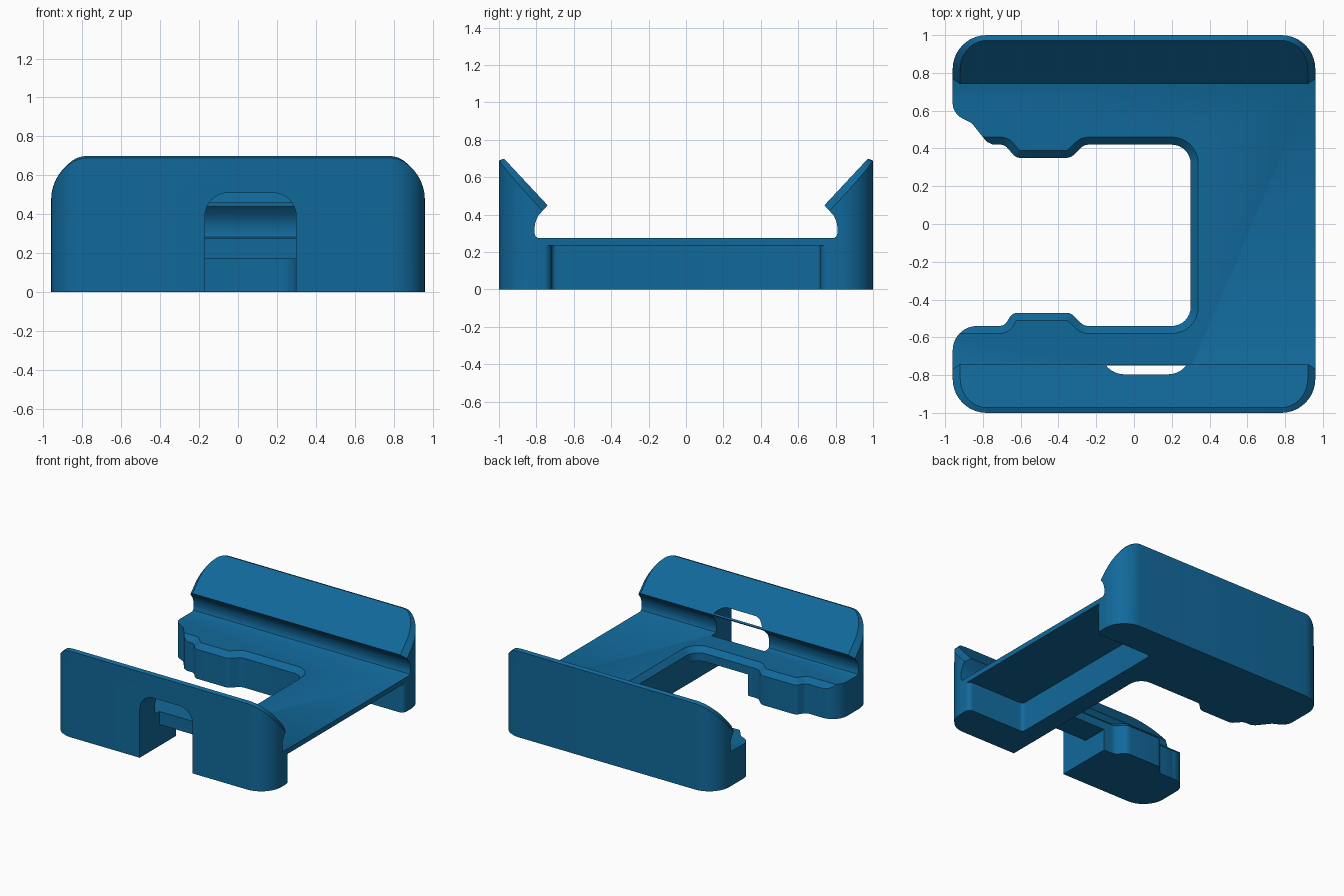
import bpy, bmesh, math
from mathutils import Vector

if "Cube" in bpy.data.objects:
    bpy.data.objects.remove(bpy.data.objects["Cube"])


def fillet(pts, seg=8):
    """Round the corners of a closed polygon given as (x, y, radius)."""
    out = []
    n = len(pts)
    for i, (x, y, r) in enumerate(pts):
        p = Vector((x, y))
        if r <= 0:
            out.append(p)
            continue
        a = (Vector(pts[i - 1][:2]) - p).normalized()
        b = (Vector(pts[(i + 1) % n][:2]) - p).normalized()
        half = a.angle(b) / 2
        c = p + (a + b).normalized() * (r / math.sin(half))
        t = r / math.tan(half)
        s, e = p + a * t - c, p + b * t - c
        sweep = s.angle_signed(e)
        for k in range(seg + 1):
            ang = -sweep * k / seg
            out.append(c + Vector((s.x * math.cos(ang) - s.y * math.sin(ang),
                                   s.x * math.sin(ang) + s.y * math.cos(ang))))
    return out


def grow(pts, d):
    """Offset a counter-clockwise polygon outward by d."""
    out = []
    for i, p in enumerate(pts):
        u = (p - pts[i - 1]).normalized()
        v = (pts[(i + 1) % len(pts)] - p).normalized()
        n1, n2 = Vector((u.y, -u.x)), Vector((v.y, -v.x))
        m = (n1 + n2).normalized()
        out.append(p + m * (d / max(m.dot(n1), 0.3)))
    return out


def loft(name, rings):
    """Closed solid through rings of equal point count."""
    bm = bmesh.new()
    vs = [[bm.verts.new(p) for p in ring] for ring in rings]
    n = len(vs[0])
    bm.faces.new(vs[0][::-1])
    bm.faces.new(vs[-1])
    for lo, hi in zip(vs, vs[1:]):
        for i in range(n):
            j = (i + 1) % n
            bm.faces.new((lo[i], lo[j], hi[j], hi[i]))
    bmesh.ops.recalc_face_normals(bm, faces=bm.faces)
    me = bpy.data.meshes.new(name)
    bm.to_mesh(me)
    bm.free()
    ob = bpy.data.objects.new(name, me)
    bpy.context.collection.objects.link(ob)
    return ob


def at_z(pts, z):
    return [(p.x, p.y, z) for p in pts]


def boolean(ob, cutter, op):
    m = ob.modifiers.new("cut", 'BOOLEAN')
    m.object, m.operation, m.solver = cutter, op, 'EXACT'
    bpy.context.view_layer.update()
    me = bpy.data.meshes.new_from_object(
        ob.evaluated_get(bpy.context.evaluated_depsgraph_get()))
    ob.modifiers.clear()
    ob.data = me
    bpy.data.objects.remove(cutter)


# Plan outline with rounded corners and the shaped arm ends
plan = fillet([
    (-0.96, -1, 0.18), (0.96, -1, 0.18), (0.96, 1, 0.18), (-0.96, 1, 0.18),
    (-0.96, 0.585, 0.09), (-0.86, 0.535, 0.05), (-0.78, 0.435, 0.04),
    (-0.70, 0.40, 0), (-0.70, -0.50, 0), (-0.82, -0.541, 0),
    (-0.83, -0.54, 0), (-0.96, -0.54, 0.129)], 10)
body = loft("clip_body", [at_z(plan, 0), at_z(plan, 1)])

# Side profile: floor, undercut grooves and sloping lips
half = [(0.79, 0.275), (0.803, 0.282), (0.81, 0.30), (0.81, 0.33), (0.805, 0.36),
        (0.79, 0.395), (0.74, 0.45), (1.1, 0.836), (1.1, -0.1)]
prof = half + [(-y, z) for y, z in reversed(half)]
profile = loft("profile", [[(x, y, z) for y, z in prof] for x in (-1.2, 1.2)])
boolean(body, profile, 'INTERSECT')

# Chamfer around the rim of both sloping lips
bm = bmesh.new()
bm.from_mesh(body.data)
bmesh.ops.remove_doubles(bm, verts=bm.verts, dist=1e-5)
bm.normal_update()


def is_lip(f):
    return 0.55 < f.normal.z < 0.8 and abs(f.normal.x) < 0.01 and f.calc_center_median().z > 0.42


rim = [e for e in bm.edges if len(e.link_faces) == 2
       and sum(is_lip(f) for f in e.link_faces) == 1
       and any(abs(f.normal.z) < 0.02 for f in e.link_faces)]
bmesh.ops.bevel(bm, geom=rim, offset=0.04, offset_type='OFFSET', segments=1,
                affect='EDGES', profile=0.5, clamp_overlap=False)
bm.to_mesh(body.data)
bm.free()

# Central opening with a chamfered top edge
slot = fillet([
    (-1.2, -0.54, 0), (-0.685, -0.54, 0.05), (-0.645, -0.47, 0.05),
    (-0.335, -0.47, 0.06), (-0.265, -0.54, 0.06), (0.30, -0.54, 0.10),
    (0.30, 0.42, 0.10), (-0.265, 0.42, 0.06), (-0.335, 0.35, 0.06),
    (-0.625, 0.35, 0.05), (-0.685, 0.42, 0.05), (-1.2, 0.42, 0)])
boolean(body, loft("opening", [at_z(slot, -0.1), at_z(slot, 0.235),
                               at_z(grow(slot, 0.045), 0.28)]), 'DIFFERENCE')

# Underside pocket open to the right, with rounded mouth corners
pocket = fillet([
    (0.45, -0.72, 0.03), (0.96, -0.72, 0.04), (0.96, -0.80, 0), (1.2, -0.80, 0),
    (1.2, 0.80, 0), (0.96, 0.80, 0), (0.96, 0.72, 0.04), (0.45, 0.72, 0.03)], 6)
pocket = [Vector((p.x + (0.0005 if p.x > 0.9599 else 0), p.y)) for p in pocket]
boolean(body, loft("pocket", [at_z(pocket, -0.1), at_z(pocket, 0.235)]), 'DIFFERENCE')

# Arched notch through the front wall and the lower passage behind it
arch = fillet([(-0.17, -0.1, 0), (0.299, -0.1, 0), (0.299, 0.51, 0.12), (-0.17, 0.51, 0.12)], 10)
boolean(body, loft("notch", [[(p.x, y, p.y) for p in arch] for y in (-1.1, -0.75)]), 'DIFFERENCE')
box = [Vector(p) for p in ((-0.17, -0.8), (0.299, -0.8), (0.299, -0.43), (-0.17, -0.43))]
boolean(body, loft("passage", [at_z(box, -0.1), at_z(box, 0.17)]), 'DIFFERENCE')

# Single blue finish
mat = bpy.data.materials.new("blue")
mat.diffuse_color = (0.0056, 0.141, 0.328, 1)
mat.use_nodes = True
mat.node_tree.nodes["Principled BSDF"].inputs["Base Color"].default_value = mat.diffuse_color
body.data.materials.clear()
body.data.materials.append(mat)
for f in body.data.polygons:
    f.material_index = 0

bpy.ops.object.select_all(action='DESELECT')
body.select_set(True)
bpy.context.view_layer.objects.active = body
bpy.ops.object.shade_smooth_by_angle(angle=math.radians(30))
